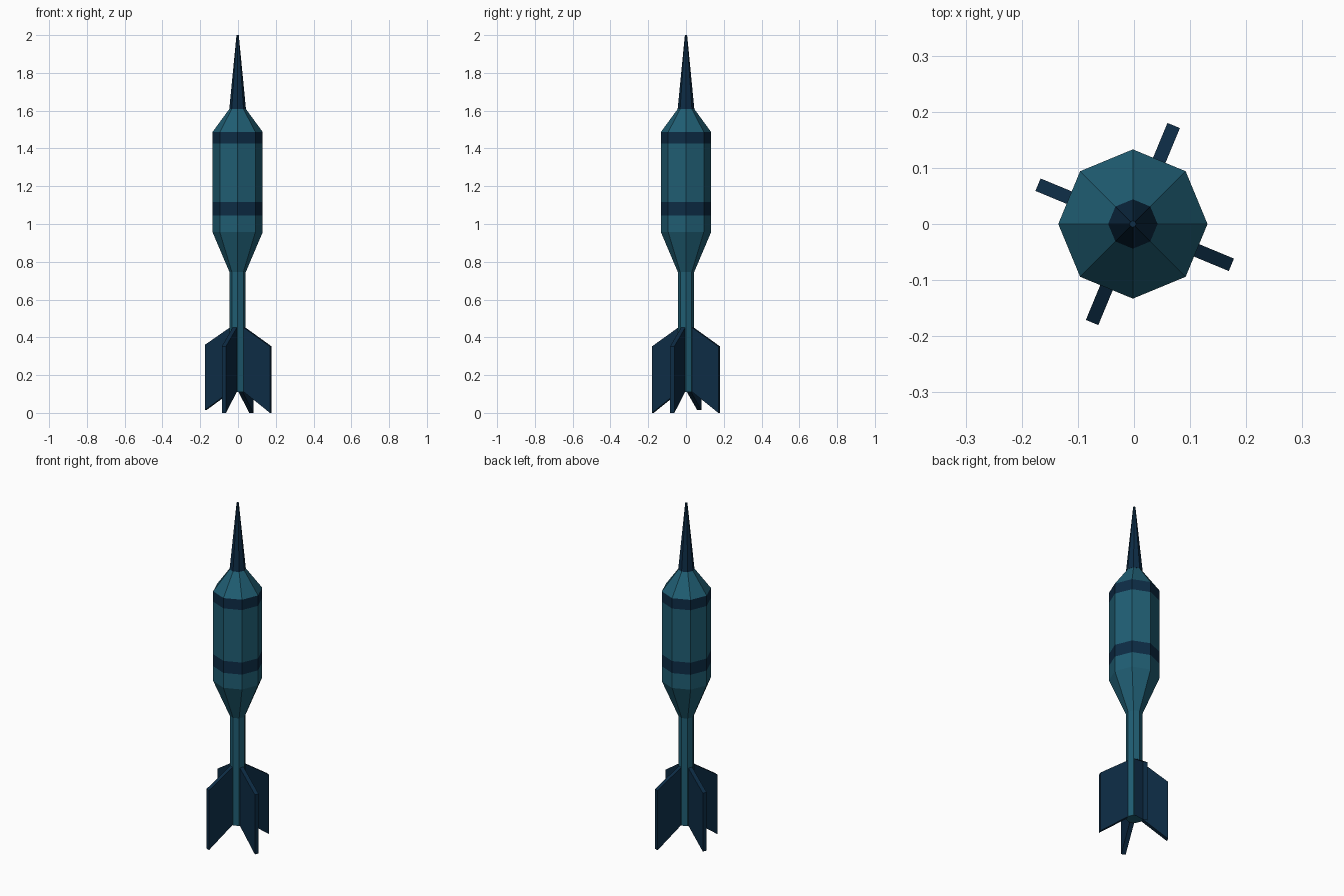
import bpy, bmesh
from math import cos, sin, pi, radians

if "Cube" in bpy.data.objects:
    bpy.data.objects.remove(bpy.data.objects["Cube"])

CX = -0.002  # body axis sits very slightly off the overall centre


def material(name, rgb):
    m = bpy.data.materials.new(name)
    m.diffuse_color = (*rgb, 1)
    m.use_nodes = True
    m.node_tree.nodes["Principled BSDF"].inputs["Base Color"].default_value = m.diffuse_color
    return m


TEAL = material("teal_paint", (0.014, 0.11, 0.17))
NAVY = material("navy_paint", (0.004, 0.025, 0.06))


def finish(name, bm, mats):
    bmesh.ops.recalc_face_normals(bm, faces=bm.faces)
    me = bpy.data.meshes.new(name)
    bm.to_mesh(me)
    bm.free()
    for m in mats:
        me.materials.append(m)
    ob = bpy.data.objects.new(name, me)
    bpy.context.collection.objects.link(ob)
    return ob


def lathe(name, profile, mats, sides=8, navy_segments=()):
    """Octagonal turned part from (radius, z) points, capped at both ends."""
    bm = bmesh.new()
    rings = [[bm.verts.new((CX + r * cos(2 * pi * i / sides), r * sin(2 * pi * i / sides), z))
              for i in range(sides)] for r, z in profile]
    for s, (a, b) in enumerate(zip(rings, rings[1:])):
        for i in range(sides):
            j = (i + 1) % sides
            f = bm.faces.new((a[i], a[j], b[j], b[i]))
            f.material_index = 1 if s in navy_segments else 0
    bm.faces.new(rings[0])
    bm.faces.new(rings[-1])
    return finish(name, bm, mats)


def fin(name, angle, outline, thickness=0.024):
    """Flat plate from a (radius, z) outline, standing out at an angle."""
    c, s = cos(angle), sin(angle)
    bm = bmesh.new()
    sides = [[bm.verts.new((CX + r * c - t * s, r * s + t * c, z)) for r, z in outline]
             for t in (-thickness / 2, thickness / 2)]
    for side in sides:
        bm.faces.new(side)
    n = len(outline)
    for i in range(n):
        j = (i + 1) % n
        bm.faces.new((sides[0][i], sides[0][j], sides[1][j], sides[1][i]))
    return finish(name, bm, [NAVY])


# Main body with tail tube, two dark bands and shoulder
lathe("body", [(0.043, 0.11), (0.043, 0.745), (0.133, 0.957), (0.133, 1.045), (0.133, 1.116),
               (0.133, 1.426), (0.133, 1.487), (0.043, 1.61)],
      [TEAL, NAVY], navy_segments=(3, 5))

# Pointed nose
lathe("nose_spike", [(0.044, 1.61), (0.006, 2.0)], [NAVY])

# Four tail fins, each centred on a flat of the tail tube
for k in range(4):
    reach, low, high = (0.183, 0.015, 0.36) if k == 1 else (0.19, 0.0, 0.352)
    fin(f"tail_fin_{k + 1}", radians(67.5 + 90 * k),
        [(0.035, 0.115), (reach, low), (reach, high), (0.035, 0.455)])
